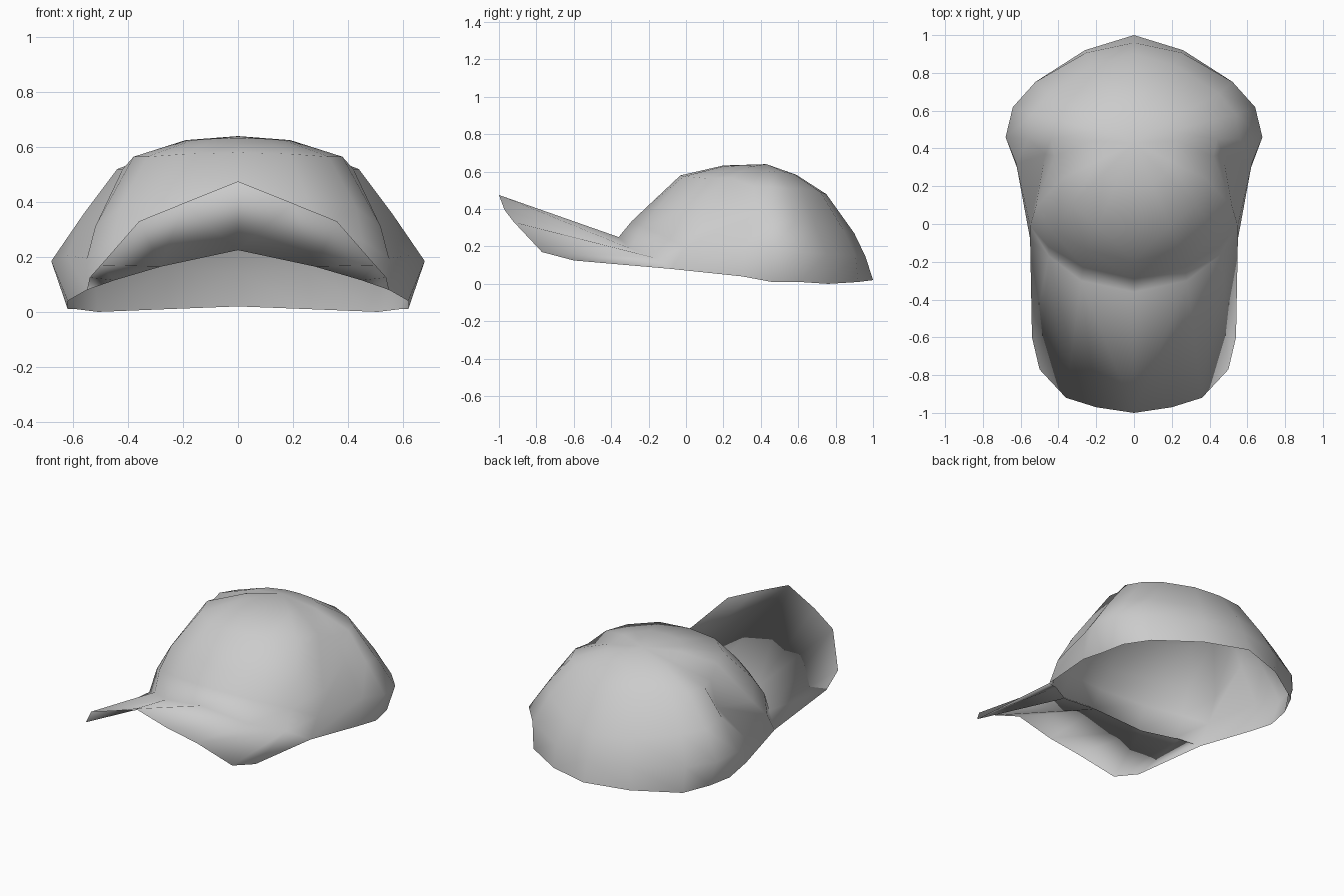
import bpy, bmesh
from mathutils import Vector as V

cube = bpy.data.objects.get("Cube")
if cube:
    bpy.data.objects.remove(cube)

fabric = bpy.data.materials.new("light_grey_fabric")
fabric.use_nodes = True
GREY = (0.6, 0.6, 0.6, 1)
fabric.diffuse_color = GREY
fabric.node_tree.nodes["Principled BSDF"].inputs["Base Color"].default_value = GREY

APEX = V((0, 0.43, 0.64))

# Left half of the crown, front to back: rim, wall, shoulder, outward bulge
FRONT = [
    ((0, -.36, .25), (0, -.2, .42), (0, -.03, .58), .01),
    ((.28, -.3, .19), (.25, -.14, .42), (.19, -.01, .575), .01),
    ((.45, -.17, .14), (.43, -.04, .38), (.33, .1, .565), .02),
    ((.55, -.08, .08), (.52, .09, .31), (.38, .24, .565), .02),
    ((.62, .3, .04), (.47, .37, .37), (.42, .36, .52), .08),
]
BACK = [
    ((.62, .46, .01), (.56, .45, .36), (.44, .45, .52), .09),
    ((.59, .61, .01), (.54, .58, .33), (.4, .55, .51), .08),
    ((.51, .76, 0), (.45, .69, .32), (.32, .62, .51), .05),
    ((.26, .92, .01), (.22, .84, .29), (.16, .72, .49), .03),
    ((0, 1, .02), (0, .9, .27), (0, .75, .48), .01),
]

# Outer edge of the brim from the front tip to the side of the crown
BRIM_EDGE = [(0, -1, .475), (.2, -.97, .395), (.36, -.92, .33),
             (.5, -.77, .17), (.54, -.6, .125)]


def column(rim, wall, shoulder, bulge):
    """Points of one crown seam from the rim up to near the top."""
    rim, wall, shoulder = V(rim), V(wall), V(shoulder)
    out = rim - APEX
    out.z = 0
    waist = (rim + wall) / 2 + out.normalized() * bulge
    upper = (shoulder + APEX) / 2 + V((0, 0, .023))
    return [rim, waist, wall, shoulder, upper]


def brim_faces(bm, c, e, upward):
    """Fan one side of the brim between its joint and its outer edge."""
    for face in ((c[0], c[1], e[1], e[0]), (c[1], e[2], e[1]),
                 (c[1], c[2], e[3], e[2]), (c[2], e[4], e[3]),
                 (c[2], c[3], e[4])):
        bm.faces.new(face[::-1] if upward else face)


# Crown
bm = bmesh.new()
grid = [[bm.verts.new(p) for p in column(*c)] for c in FRONT + BACK]
apex = bm.verts.new(APEX)
for a, b in zip(grid, grid[1:]):
    for i in range(len(a) - 1):
        bm.faces.new((a[i], b[i], b[i + 1], a[i + 1]))
    bm.faces.new((a[-1], b[-1], apex))

# Brim: top and underside share the rounded outer edge and part at the joint
edge = [bm.verts.new(p) for p in BRIM_EDGE]
top_joint = [c[0] for c in grid[:4]]
drop = V((0, .03, -.025))
under_joint = [bm.verts.new(v.co + drop) for v in top_joint[:3]] + top_joint[3:]
brim_faces(bm, top_joint, edge, upward=True)
brim_faces(bm, under_joint, edge, upward=False)

# Smooth mirrored cap
mesh = bpy.data.meshes.new("cap")
bm.to_mesh(mesh)
bm.free()
mesh.materials.append(fabric)
mesh.shade_smooth()
cap = bpy.data.objects.new("cap", mesh)
bpy.context.collection.objects.link(cap)
mirror = cap.modifiers.new("mirror", 'MIRROR')
mirror.use_clip = True
mirror.merge_threshold = .001
